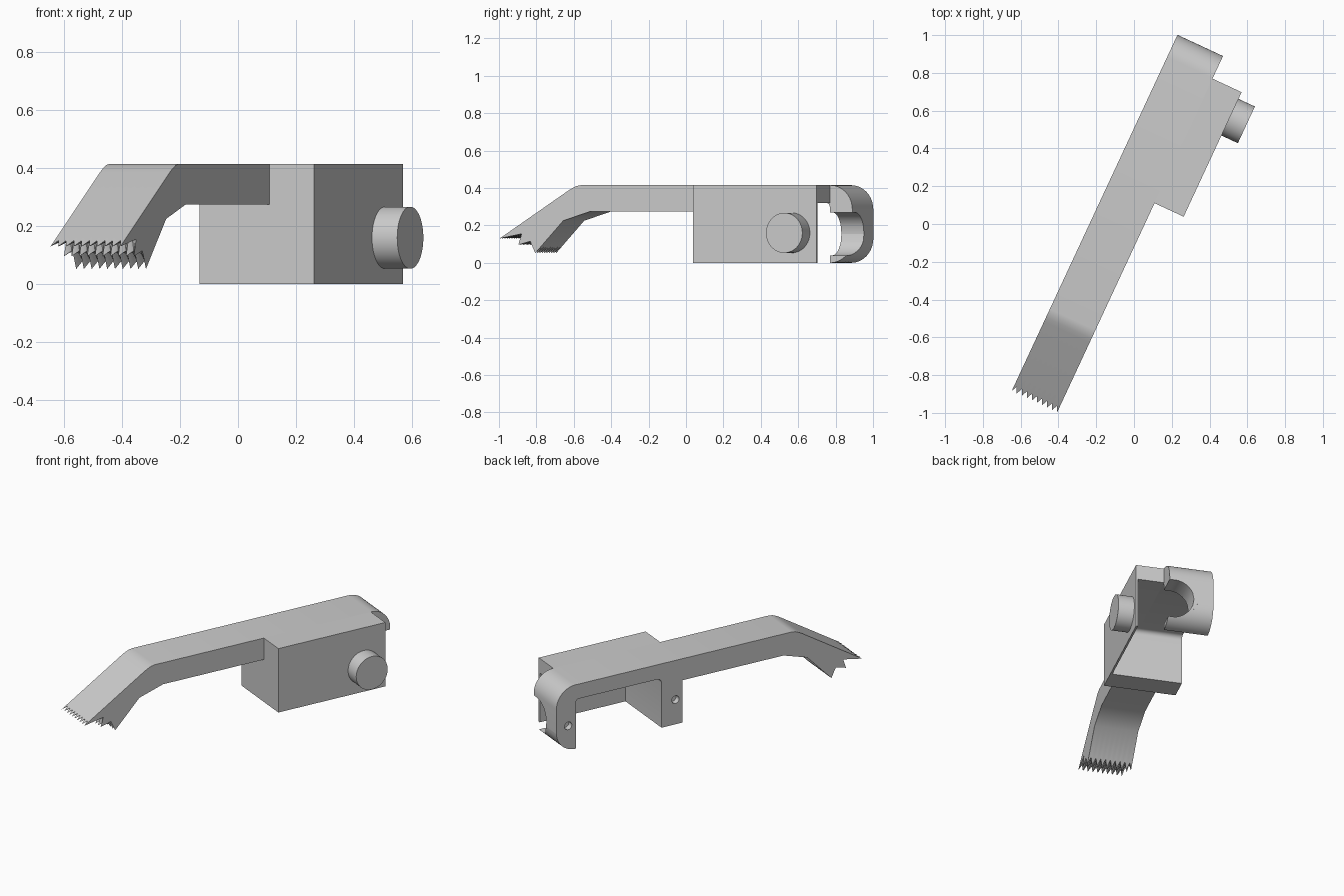
import bpy, bmesh, math

cube = bpy.data.objects.get("Cube")
if cube:
    bpy.data.objects.remove(cube, do_unlink=True)

grey = bpy.data.materials.new("plain_grey")
grey.use_nodes = True
COLOR = (0.6, 0.6, 0.6, 1)
grey.diffuse_color = COLOR
grey.node_tree.nodes["Principled BSDF"].inputs["Base Color"].default_value = COLOR

HEADING = math.radians(65.04)
CU, SU = math.cos(HEADING), math.sin(HEADING)
LEFT, MID, RIGHT = -0.214, 0.052, 0.222


def place(u, v, z):
    """u runs along the handle, v across it."""
    return (CU * u + SU * v, SU * u - CU * v, z)


def arc(cu, cz, r, start, end, n):
    angles = [math.radians(start + (end - start) * i / n) for i in range(n + 1)]
    return [(cu + r * math.cos(a), cz + r * math.sin(a)) for a in angles]


def loft(name, sections, holes=(), depth=0.036):
    """Skin (v, profile) sections; holes (u, z, r) are sunk into the first end."""
    bm = bmesh.new()

    def ring(v, profile):
        return [bm.verts.new(place(u, v, z)) for u, z in profile]

    def skin(a, b):
        for i in range(len(a)):
            j = (i + 1) % len(a)
            bm.faces.new((a[i], a[j], b[j], b[i]))

    def fill(loops):
        edges = [bm.edges.get((r[i - 1], r[i])) for r in loops for i in range(len(r))]
        bmesh.ops.triangle_fill(bm, edges=edges, use_beauty=True)

    rings = [ring(v, profile) for v, profile in sections]
    for a, b in zip(rings, rings[1:]):
        skin(a, b)
    v0 = sections[0][0]
    rims = [rings[0]]
    for u, z, r in holes:
        circle = arc(u, z, r, 0, 360, 24)[:-1]
        rim, floor = ring(v0, circle), ring(v0 + depth, circle)
        skin(rim, floor)
        fill([floor])
        rims.append(rim)
    fill(rims)
    fill([rings[-1]])
    bmesh.ops.remove_doubles(bm, verts=bm.verts, dist=1e-5)
    bmesh.ops.recalc_face_normals(bm, faces=bm.faces)
    mesh = bpy.data.meshes.new(name)
    bm.to_mesh(mesh)
    bm.free()
    mesh.materials.append(grey)
    ob = bpy.data.objects.new(name, mesh)
    bpy.context.collection.objects.link(ob)
    return ob


def smooth(ob):
    bpy.ops.object.select_all(action='DESELECT')
    ob.select_set(True)
    bpy.context.view_layer.objects.active = ob
    bpy.ops.object.shade_smooth_by_angle(angle=math.radians(30))


# Fillet between the front block and the roof above it
BLOCK_INNER = arc(0.32, 0.29, 0.03, 90, 180, 5) + [(0.29, 0)]


# Arm side profile: teeth, bend, hook down to the given height, block, underside
def arm_profile(valley, hook_bottom):
    d = 0.032 * valley
    teeth = [(-0.865 + d, 0.052 + d * 1.05), (-0.895, 0.115),
             (-0.965 + d, 0.096 + d * 0.6), (-0.945, 0.155),
             (-1.075 + d, 0.13 + d * 0.63)]
    bend = [(-0.67, 0.386), (-0.645, 0.4), (-0.62, 0.411), (-0.595, 0.415)]
    hook = arc(0.875, 0.285, 0.13, 90, 0, 12)
    hook += [(1.005, hook_bottom), (0.872, hook_bottom)]
    inner = arc(0.852, 0.3, 0.02, 0, 90, 4)
    under = [(0.146, 0), (0.146, 0.275), (-0.54, 0.275), (-0.70, 0.225)]
    return teeth + bend + hook + inner + BLOCK_INNER + under


# Rounded lower part of the hook, up to the given height
def lip_profile(top):
    start = math.degrees(math.asin(min(0, (top - 0.13) / 0.13)))
    outer = arc(0.875, 0.13, 0.13, start, -90, 12)
    outer[0] = (outer[0][0], top)
    return outer + [(0.872, 0), (0.872, top)]


# Sections across the handle; past the side plate a U slot runs through the hook
STEPS, PLATE = 36, 16
SLOT_Z, SLOT_R, JOINT = 0.155, 0.115, 0.125
WIDTH = MID - LEFT
slot_v = LEFT + WIDTH * PLATE / STEPS + SLOT_R
arm, lip = [], []
for i in range(STEPS + 1):
    v = LEFT + WIDTH * i / STEPS
    valley = (0, 0.5, 1, 0.5)[i % 4]
    if i <= PLATE:
        arm.append((v, arm_profile(valley, JOINT)))
        lip.append((v, lip_profile(JOINT)))
    if i >= PLATE:
        offset = min(0, v - slot_v)
        half = math.sqrt(max(0, SLOT_R ** 2 - offset ** 2))
        arm.append((v, arm_profile(valley, SLOT_Z + half)))
        lip.append((v, lip_profile(SLOT_Z - half)))
smooth(loft("handle_arm", arm, [(0.925, 0.16, 0.025), (0.195, 0.16, 0.025)]))
smooth(loft("hook_lip", lip))

# Side housing: roof and front block, then thin outer wall
WALL = RIGHT - 0.012
roof = BLOCK_INNER[::-1] + [(0.873, 0.32), (0.873, 0.415), (0.146, 0.415), (0.146, 0)]
roof = roof[1:-1] + [(0.146, 0), (0.29, 0)]
smooth(loft("housing_roof", [(MID, roof), (WALL, roof)]))
side = [(0.146, 0), (0.873, 0), (0.873, 0.415), (0.146, 0.415)]
loft("housing_wall", [(WALL, side), (RIGHT, side)])

# Round knob on the housing
knob = arc(0.727, 0.16, 0.107, 0, 360, 64)[:-1]
smooth(loft("side_knob", [(RIGHT - 0.005, knob), (0.318, knob)]))
